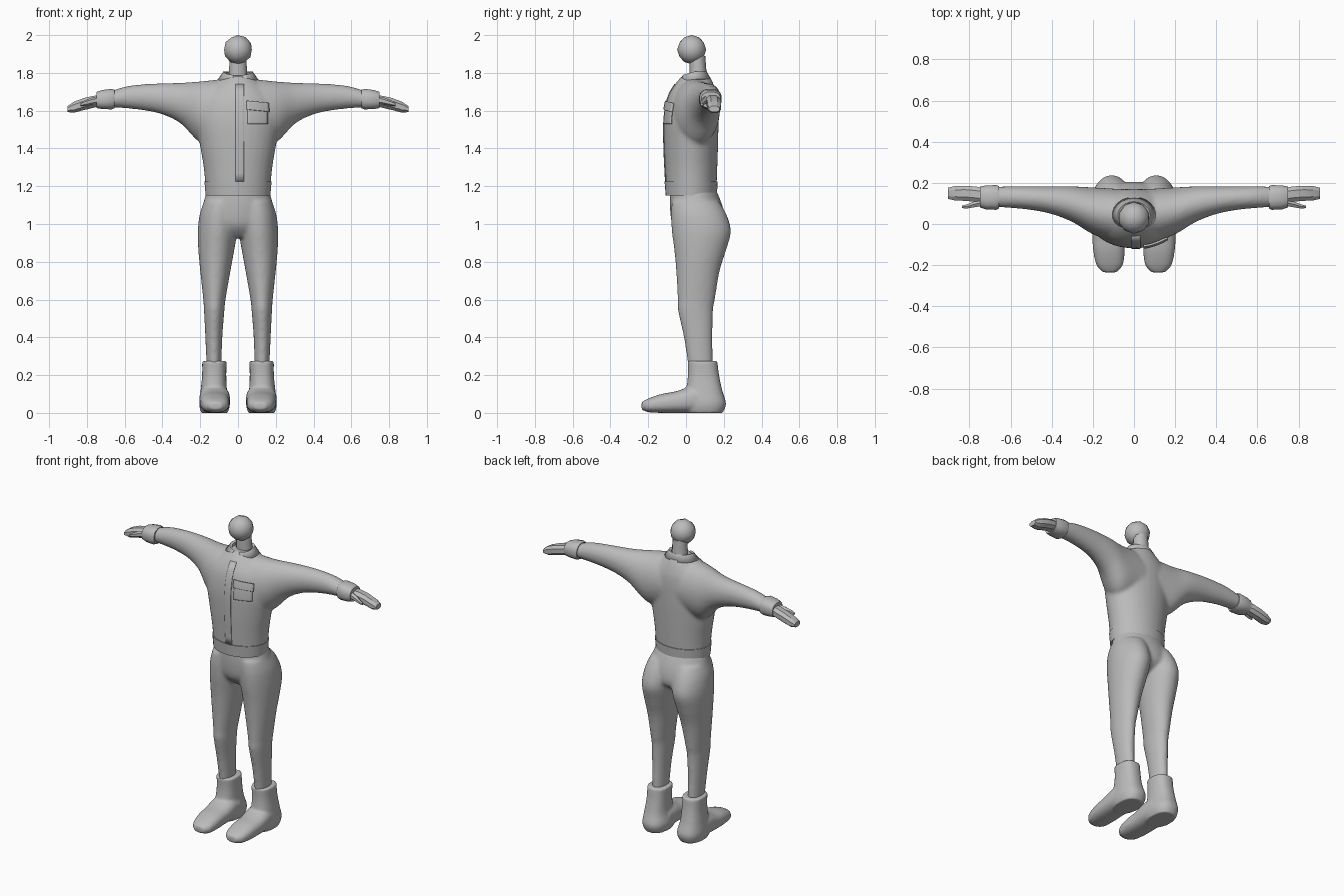
import bpy
import bmesh
from math import sin, cos, pi, radians, copysign
from mathutils import Vector

cube = bpy.data.objects.get("Cube")
if cube:
    bpy.data.objects.remove(cube)

grey = bpy.data.materials.new("plain grey")
grey.use_nodes = True
grey.diffuse_color = (0.5, 0.5, 0.5, 1)
grey.node_tree.nodes["Principled BSDF"].inputs["Base Color"].default_value = (0.5, 0.5, 0.5, 1)


def finish(name, bm, angle=40):
    """Turn a bmesh into a shaded object."""
    bmesh.ops.recalc_face_normals(bm, faces=bm.faces[:])
    mesh = bpy.data.meshes.new(name)
    bm.to_mesh(mesh)
    bm.free()
    mesh.materials.append(grey)
    if angle:
        mesh.shade_smooth()
        mesh.set_sharp_from_angle(angle=radians(angle))
    obj = bpy.data.objects.new(name, mesh)
    bpy.context.scene.collection.objects.link(obj)
    return obj


def mirror(obj):
    mod = obj.modifiers.new("mirror", 'MIRROR')
    mod.use_mirror_merge = False


def blend(obj, voxel=0.01, repeats=8):
    """Fuse overlapping tubes into one soft surface."""
    mod = obj.modifiers.new("fuse", 'REMESH')
    mod.mode = 'VOXEL'
    mod.voxel_size = voxel
    mod.use_smooth_shade = True
    soft = obj.modifiers.new("soften", 'SMOOTH')
    soft.factor = 0.5
    soft.iterations = repeats


def resample(rings, steps):
    """Pass a smooth spline through the ring bounds."""
    out = []
    for i in range(len(rings) - 1):
        p1, p2 = rings[i], rings[i + 1]
        p0 = rings[i - 1] if i else p1
        p3 = rings[i + 2] if i + 2 < len(rings) else p2
        for s in range(steps):
            t = s / steps
            out.append([b + t * (c - a) / 2 + t * t * (a - 2.5 * b + 2 * c - d / 2)
                        + t ** 3 * (1.5 * (b - c) + (d - a) / 2)
                        for a, b, c, d in zip(p0, p1, p2, p3)])
    return out + [rings[-1]]


def tube(bm, axis, rings, sides=32, power=2.0, steps=4):
    """Loft rings (position, low a, high a, low b, high b) along an axis."""
    loops = []
    for pos, a0, a1, b0, b1 in resample(rings, steps):
        loop = []
        for k in range(sides):
            ang = 2 * pi * (k + 0.5) / sides
            c, s = cos(ang), sin(ang)
            a = (a0 + a1) / 2 + (a1 - a0) / 2 * copysign(abs(c) ** (2 / power), c)
            b = (b0 + b1) / 2 + (b1 - b0) / 2 * copysign(abs(s) ** (2 / power), s)
            co = {"x": (pos, a, b), "y": (a, pos, b), "z": (a, b, pos)}[axis]
            loop.append(bm.verts.new(co))
        loops.append(loop)
    for lo, hi in zip(loops, loops[1:]):
        for k in range(sides):
            n = (k + 1) % sides
            bm.faces.new((lo[k], lo[n], hi[n], hi[k]))
    bm.faces.new(loops[0])
    bm.faces.new(loops[-1])


def sym(pos, half, y0, y1):
    return (pos, -half, half, y0, y1)


# Jacket: torso and sleeves
bm = bmesh.new()
tube(bm, "z", [sym(1.19, .172, -.106, .162), sym(1.3, .182, -.112, .166),
               sym(1.42, .202, -.117, .17), sym(1.55, .22, -.117, .172),
               sym(1.66, .2, -.1, .168), sym(1.73, .14, -.066, .15),
               sym(1.785, .075, -.02, .125)])
tube(bm, "x", [(-.04, -.09, .165, 1.42, 1.77), (.1, -.08, .172, 1.42, 1.765),
               (.2, -.05, .178, 1.43, 1.755), (.3, .01, .183, 1.53, 1.748),
               (.4, .048, .183, 1.58, 1.745), (.5, .068, .183, 1.602, 1.74),
               (.6, .078, .183, 1.613, 1.727), (.71, .085, .18, 1.62, 1.69)])
jacket = finish("jacket", bm)
mirror(jacket)
blend(jacket)

# Trousers: hips and legs
bm = bmesh.new()
tube(bm, "z", [sym(1.18, .165, -.085, .16), sym(1.08, .188, -.085, .198),
               sym(.99, .17, -.07, .2), sym(.93, .07, -.02, .12)])
tube(bm, "z", [(1.12, 0, .18, -.075, .175), (1.05, 0, .203, -.08, .215),
               (.96, .004, .213, -.075, .238), (.86, .02, .21, -.062, .212),
               (.75, .04, .2, -.052, .178), (.6, .066, .184, -.044, .153),
               (.54, .072, .18, -.042, .143), (.4, .083, .173, -.012, .14),
               (.24, .088, .166, .013, .142)])
trousers = finish("trousers", bm)
mirror(trousers)
blend(trousers)

# Boots: ankle shaft and foot
bm = bmesh.new()
tube(bm, "z", [(.275, .06, .19, .008, .166), (.2, .062, .19, .01, .175),
               (.12, .058, .198, 0, .192), (.05, .042, .206, -.02, .212),
               (0, .055, .195, 0, .195)], power=2.4)
tube(bm, "y", [(.1, .045, .2, 0, .14), (.03, .042, .205, 0, .142),
               (-.05, .045, .203, 0, .115), (-.13, .045, .198, 0, .1),
               (-.2, .055, .182, .004, .076), (-.235, .085, .15, .018, .056)], power=2.5)
boots = finish("boots", bm)
mirror(boots)
blend(boots, 0.008, 4)

# Belt band at the waist
bm = bmesh.new()
tube(bm, "z", [sym(1.152, .172, -.108, .164), sym(1.225, .178, -.114, .168)], 40, steps=1)
finish("belt", bm)

# Cuffs
bm = bmesh.new()
tube(bm, "x", [(.655, .075, .185, 1.612, 1.712), (.67, .068, .19, 1.606, 1.716),
               (.72, .07, .188, 1.608, 1.71), (.748, .08, .183, 1.613, 1.7)], 16, 2.5, 1)
mirror(finish("cuffs", bm))

# Hands: flat grouped fingers with a separate thumb
bm = bmesh.new()
tube(bm, "x", [(.72, .1, .175, 1.625, 1.685), (.77, .105, .185, 1.612, 1.68),
               (.82, .11, .188, 1.6, 1.668), (.87, .112, .187, 1.587, 1.648),
               (.903, .12, .178, 1.592, 1.625)], 8, 2.4, 1)
tube(bm, "x", [(.71, .09, .13, 1.64, 1.685), (.77, .08, .115, 1.632, 1.67),
               (.81, .074, .098, 1.625, 1.655), (.835, .076, .09, 1.625, 1.64)], 6, 2, 1)
mirror(finish("hands", bm, 30))

# Neck and head
bm = bmesh.new()
tube(bm, "z", [sym(1.74, .055, .02, .115), sym(1.81, .05, .018, .108),
               sym(1.89, .046, .018, .102)], 10, steps=1)
finish("neck", bm)
bm = bmesh.new()
bmesh.ops.create_icosphere(bm, subdivisions=2, radius=0.077)
bmesh.ops.translate(bm, verts=bm.verts, vec=Vector((0, .03, 1.923)))
finish("head", bm, 60)

# Folded collar, open at the front and dipping towards its points
bm = bmesh.new()
profile = [(.062, 1.765), (.064, 1.802), (.078, 1.808), (.106, 1.768)]
columns = []
for i in range(21):
    ang = radians(16 + 328 * i / 20)
    dip = 0.02 * max(0, cos(ang))
    columns.append([bm.verts.new((r * sin(ang), .045 - .82 * r * cos(ang), z - dip))
                    for r, z in profile])
for a, b in zip(columns, columns[1:]):
    for k in range(len(profile) - 1):
        bm.faces.new((a[k], b[k], b[k + 1], a[k + 1]))
collar = finish("collar", bm)
collar.modifiers.new("thickness", 'SOLIDIFY').thickness = 0.007


def patch(name, x0, x1, z0, z1, lift, slope=0.0):
    """Cloth piece laid on the front of the jacket."""
    bm = bmesh.new()
    bmesh.ops.create_grid(bm, x_segments=8, y_segments=12, size=0.5)
    for v in bm.verts:
        u, w = v.co.x + 0.5, v.co.y + 0.5
        v.co = (x0 + u * (x1 - x0), -.4, z0 + w * (z1 - z0) + slope * u)
    obj = finish(name, bm)
    wrap = obj.modifiers.new("lay", 'SHRINKWRAP')
    wrap.target = jacket
    wrap.wrap_method = 'PROJECT'
    wrap.wrap_mode = 'ABOVE_SURFACE'
    wrap.use_project_y = True
    wrap.use_positive_direction = True
    wrap.use_negative_direction = False
    wrap.offset = lift
    thick = obj.modifiers.new("thickness", 'SOLIDIFY')
    thick.thickness = lift + 0.002
    thick.offset = 0


# Front placket and chest pocket
patch("front_placket", -.012, .03, 1.225, 1.74, 0.002)
patch("chest_pocket", .05, .155, 1.53, 1.62, 0.004)
patch("pocket_flap", .045, .16, 1.605, 1.65, 0.008, -0.012)
